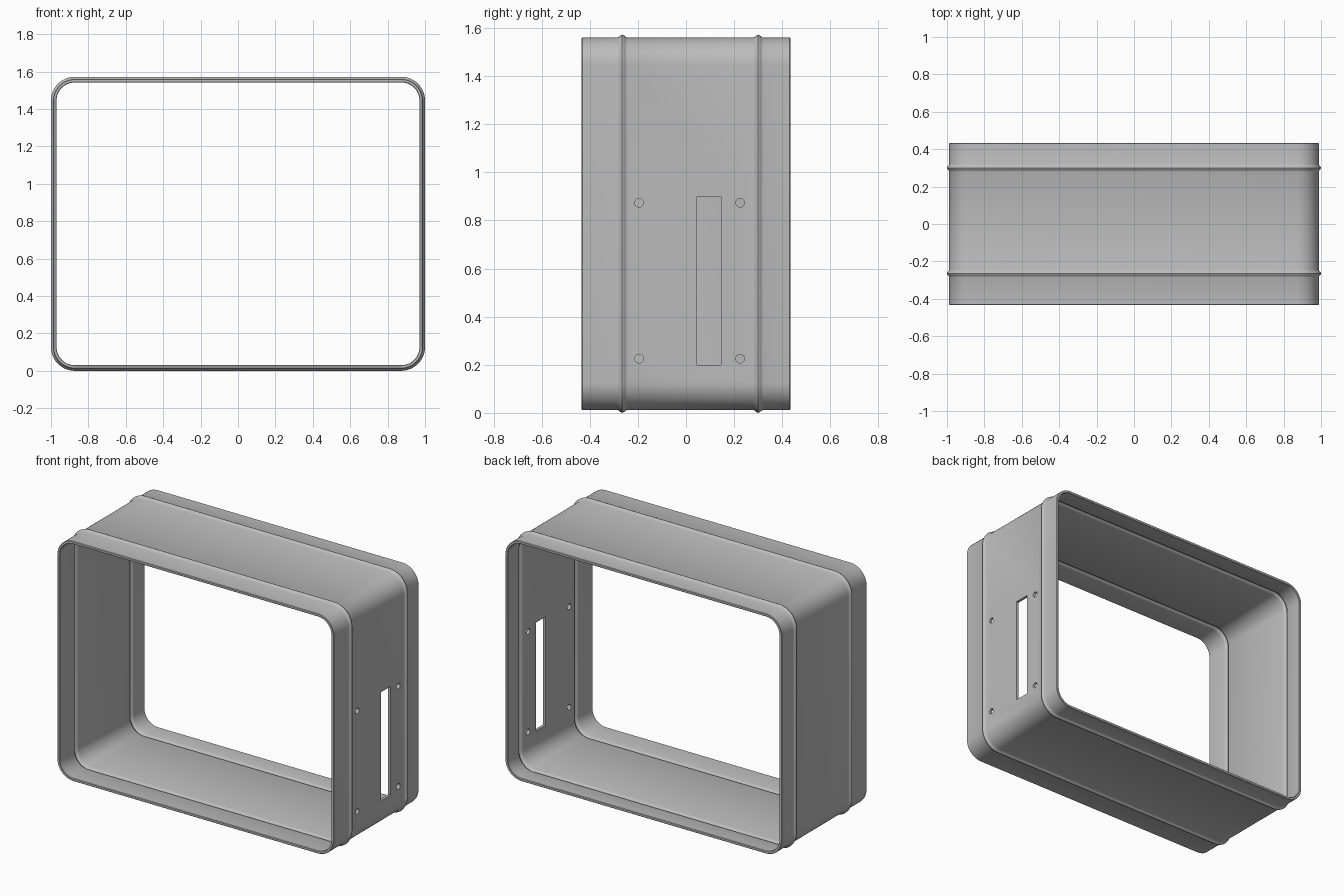
import bpy, bmesh, math
from mathutils import Matrix

if "Cube" in bpy.data.objects:
    bpy.data.objects.remove(bpy.data.objects["Cube"])

HALF_X, HALF_Z, MID_Z = 0.988, 0.774, 0.786   # body size without beads
RADIUS, HALF_Y, WALL = 0.115, 0.434, 0.018
BEADS = (-0.265, 0.30)
BEAD_H, BEAD_W = 0.012, 0.02

grey = bpy.data.materials.new("grey plastic")
grey.diffuse_color = (0.5, 0.5, 0.5, 1)
grey.use_nodes = True
grey.node_tree.nodes["Principled BSDF"].inputs["Base Color"].default_value = grey.diffuse_color


def outline(offset):
    """Rounded rectangle in x, z, moved outward by offset."""
    pts = []
    r = RADIUS + offset
    for i, (sx, sz) in enumerate(((1, 1), (-1, 1), (-1, -1), (1, -1))):
        for k in range(13):
            a = math.radians(90 * i + 7.5 * k)
            pts.append((sx * (HALF_X - RADIUS) + r * math.cos(a),
                        MID_Z + sz * (HALF_Z - RADIUS) + r * math.sin(a)))
    return pts


def skin(base):
    """Wall line from front to back with the two raised beads."""
    line = [(-HALF_Y + 0.003, base)]
    for c in BEADS:
        for k in range(9):
            t = -1 + k / 4
            line.append((c + t * BEAD_W,
                         base + BEAD_H * (0.5 + 0.5 * math.cos(math.pi * t))))
    return line + [(HALF_Y - 0.003, base)]


def finish(name, bm):
    bmesh.ops.recalc_face_normals(bm, faces=bm.faces)
    me = bpy.data.meshes.new(name)
    bm.to_mesh(me)
    bm.free()
    ob = bpy.data.objects.new(name, me)
    bpy.context.collection.objects.link(ob)
    me.materials.append(grey)
    return ob


# Frame: outer skin, rim, inner skin and rim swept round the outline
profile = (skin(0) + [(HALF_Y, -0.003), (HALF_Y, -WALL + 0.003)]
           + skin(-WALL)[::-1] + [(-HALF_Y, -WALL + 0.003), (-HALF_Y, -0.003)])
bm = bmesh.new()
rings = [[bm.verts.new((x, y, z)) for x, z in outline(off)] for y, off in profile]
for i, ring in enumerate(rings):
    nxt = rings[(i + 1) % len(rings)]
    n = len(ring)
    for j in range(n):
        k = (j + 1) % n
        bm.faces.new((ring[j], ring[k], nxt[k], nxt[j]))
frame = finish("frame", bm)

# Cutter: connector slot and four screw holes in the right wall
bm = bmesh.new()
bmesh.ops.create_cube(bm, size=1, matrix=Matrix.Translation((HALF_X, 0.096, 0.55))
                      @ Matrix.Diagonal((0.2, 0.10, 0.70, 1)))
for y in (-0.195, 0.225):
    for z in (0.225, 0.873):
        bmesh.ops.create_cone(bm, cap_ends=True, segments=24, radius1=0.018,
                              radius2=0.018, depth=0.2,
                              matrix=Matrix.Translation((HALF_X, y, z))
                              @ Matrix.Rotation(math.pi / 2, 4, 'Y'))
cutter = finish("opening_cutter", bm)
cutter.hide_render = True

cut = frame.modifiers.new("openings", 'BOOLEAN')
cut.operation, cut.solver, cut.object = 'DIFFERENCE', 'EXACT', cutter
bpy.context.view_layer.objects.active = frame
frame.select_set(True)
bpy.ops.object.modifier_apply(modifier=cut.name)
bpy.data.objects.remove(cutter)
bpy.ops.object.shade_smooth_by_angle(angle=math.radians(35))
